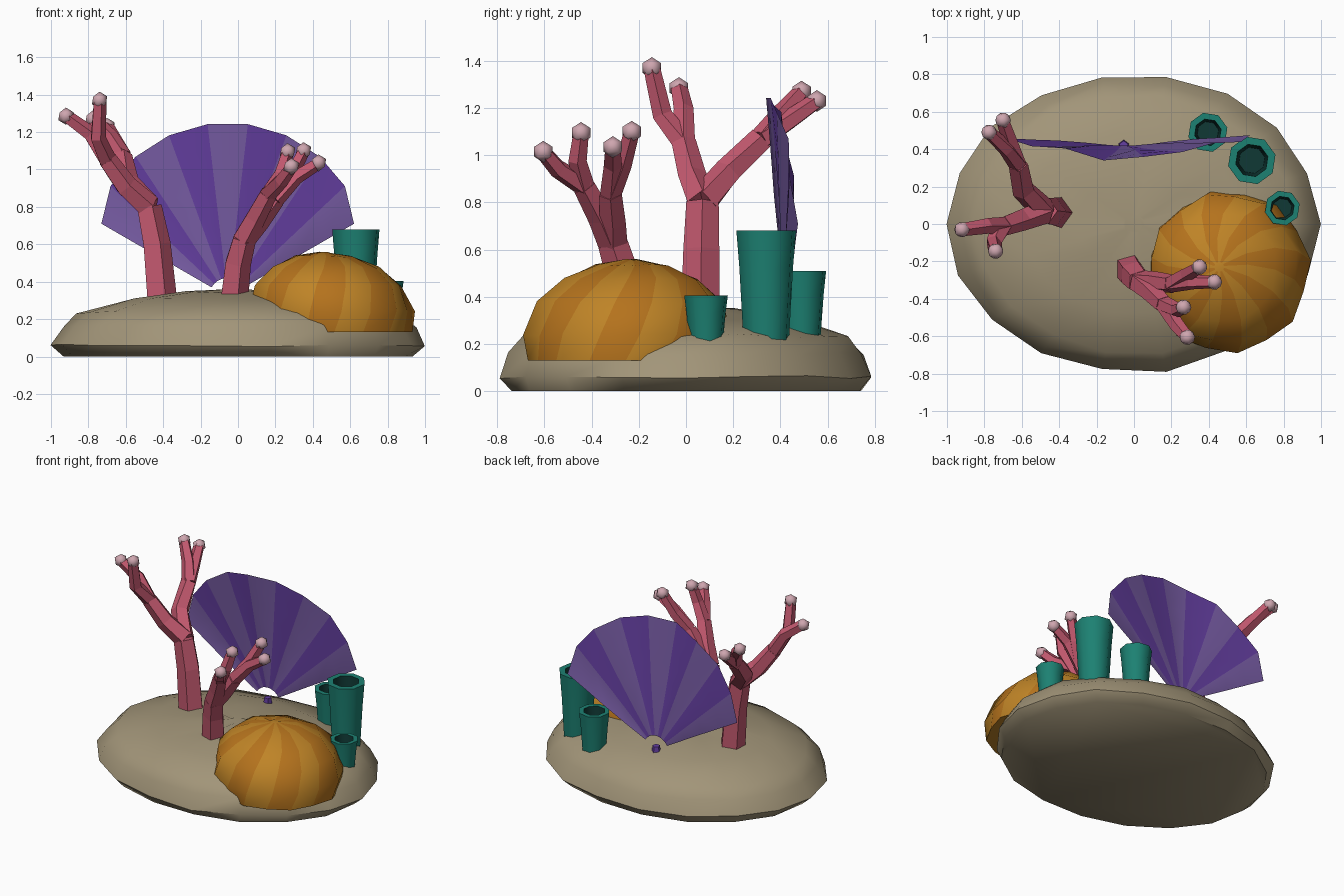
import bpy, math, random
from mathutils import Vector

if "Cube" in bpy.data.objects:
    bpy.data.objects.remove(bpy.data.objects["Cube"])
random.seed(4)

def material(name, rgb):
    m = bpy.data.materials.new(name)
    m.diffuse_color = (*rgb, 1)
    m.use_nodes = True
    m.node_tree.nodes["Principled BSDF"].inputs["Base Color"].default_value = m.diffuse_color
    return m

SAND = material("sand_rock", (.36, .30, .19))
ORANGE = material("orange_coral", (.52, .23, .02))
RUST = material("orange_groove", (.46, .17, .012))
PINK = material("pink_coral", (.55, .10, .16))
PALE = material("pale_tip", (.62, .38, .43))
LILAC = material("light_fan", (.19, .11, .38))
PURPLE = material("purple_fan", (.13, .05, .36))
TEAL = material("teal_sponge", (.012, .22, .17))
DARK = material("dark_hollow", (.005, .04, .035))

def make(name, verts, faces, mat, smooth=False):
    me = bpy.data.meshes.new(name)
    me.from_pydata(verts, [], faces)
    me.materials.append(mat)
    for p in me.polygons:
        p.use_smooth = smooth
    ob = bpy.data.objects.new(name, me)
    bpy.context.collection.objects.link(ob)
    return ob

def smooth_by_angle(ob, degrees):
    bpy.ops.object.select_all(action='DESELECT')
    bpy.context.view_layer.objects.active = ob
    ob.select_set(True)
    bpy.ops.object.shade_smooth_by_angle(angle=math.radians(degrees))

def skin(rings):
    """Join rings of equal length with quads and close both ends."""
    n = len(rings[0])
    verts = [v for r in rings for v in r]
    faces = [(k*n+i, k*n+(i+1) % n, (k+1)*n+(i+1) % n, (k+1)*n+i)
             for k in range(len(rings)-1) for i in range(n)]
    faces += [tuple(reversed(range(n))), tuple(range((len(rings)-1)*n, len(rings)*n))]
    return verts, faces

def dome(name, cx, cy, rx, ry, profile, n, mat, ridge=0, jitter=0, twist=0, lean=(0, 0)):
    rings = []
    for k, (r, z) in enumerate(profile):
        ring = []
        for i in range(n):
            a = 2*math.pi*i/n + twist*k
            f = r*(1 + ridge*(-1)**i + random.uniform(-jitter, jitter))
            dz = random.uniform(-jitter, jitter)*.5 if k else 0
            h = z - profile[0][1]
            ring.append((cx+lean[0]*h+rx*f*math.cos(a), cy+lean[1]*h+ry*f*math.sin(a), z+dz))
        rings.append(ring)
    ob = make(name, *skin(rings), mat)
    smooth_by_angle(ob, 50)
    return ob

# rock base
dome("rock_base", 0, 0, .99, .795,
     [(.95, 0), (1, .06), (.95, .16), (.87, .235), (.6, .305), (.3, .345), (.06, .355)],
     18, SAND, jitter=.015)

# ridged mound coral with darker grooves
N = 16
mound = dome("mound_coral", .515, -.255, .435, .435,
             [(.94, .13), (1, .24), (.91, .38), (.68, .475), (.36, .535), (.06, .555)],
             N, ORANGE, ridge=.022, jitter=.012, twist=.12, lean=(-.14, .06))
mound.data.materials.append(RUST)
for p in mound.data.polygons:
    p.material_index = p.index % N % 2 if p.index < 5*N else 0

# branching corals: five-sided tapering tubes with pale round tips
def tube(name, pts, r0, r1, n=5):
    pts = [Vector(p) for p in pts]
    rings = []
    for k, p in enumerate(pts):
        t = (pts[min(k+1, len(pts)-1)] - pts[max(k-1, 0)]).normalized()
        u = Vector((0, 1, 0)).cross(t).normalized()
        v = t.cross(u)
        r = r0 + (r1-r0)*k/(len(pts)-1)
        rings.append([p + r*(u*math.cos(2*math.pi*i/n) + v*math.sin(2*math.pi*i/n))
                      for i in range(n)])
    make(name, *skin(rings), PINK)

def branch_coral(name, trunk, r, limbs):
    tube(name+"_trunk", trunk, r, r*.82)
    for j, (limb, twigs) in enumerate(limbs):
        tube(f"{name}_limb_{j}", [trunk[-1]] + limb, r*.8, r*.62)
        for k, twig in enumerate(twigs):
            tube(f"{name}_twig_{j}{k}", [limb[-1]] + twig, r*.58, r*.42)
            bpy.ops.mesh.primitive_ico_sphere_add(subdivisions=1, radius=.046, location=twig[-1])
            tip = bpy.context.object
            tip.name = f"{name}_tip_{j}{k}"
            tip.data.materials.append(PALE)
            smooth_by_angle(tip, 60)

branch_coral("tall_coral", [(-.41, .06, .27), (-.44, .065, .6), (-.48, .07, .8)], .088, [
    ([(-.60, .025, .91), (-.70, -.01, 1.05)],
     [[(-.79, -.01, 1.19), (-.92, -.03, 1.285)], [(-.75, -.1, 1.17), (-.74, -.145, 1.37)]]),
    ([(-.59, .18, .93), (-.62, .32, 1.07)],
     [[(-.68, .4, 1.17), (-.775, .49, 1.27)], [(-.66, .44, 1.15), (-.70, .555, 1.23)]])])
branch_coral("short_coral", [(-.03, -.23, .27), (-.005, -.27, .5), (.03, -.31, .63)], .082, [
    ([(.11, -.31, .72), (.2, -.32, .84)],
     [[(.28, -.27, .96), (.35, -.23, 1.1)], [(.31, -.31, .96), (.43, -.31, 1.035)]]),
    ([(.09, -.36, .74), (.16, -.43, .87)],
     [[(.23, -.46, .98), (.265, -.445, 1.095)], [(.23, -.54, .94), (.285, -.605, 1.015)]])])

# pleated sea fan: thin curved sheet on a small stem
SEG, ROWS = 9, 4
verts = []
for k in range(ROWS+1):
    t = k/ROWS
    for i in range(SEG+1):
        a = math.radians(30 + 120*i/SEG)
        s = abs(math.cos(a))/math.cos(math.radians(30))
        r = .1 + t*(.68 + .15*math.sqrt(max(0, 1-s*s)))
        y = .42 + t*(-.12 + .165*s**.6) + .012*(-1)**i*math.sin(math.pi*min(t, .7))
        verts.append((-.055+r*math.cos(a), y, .32+r*math.sin(a)))
w = SEG+1
faces = [(k*w+i, k*w+i+1, (k+1)*w+i+1, (k+1)*w+i) for k in range(ROWS) for i in range(SEG)]
fan = make("sea_fan", verts, faces, LILAC, True)
fan.data.materials.append(PURPLE)
for p in fan.data.polygons:
    p.material_index = p.index % SEG % 2
bpy.ops.mesh.primitive_cone_add(vertices=5, radius1=.04, radius2=.025, depth=.12,
                                location=(-.055, .42, .29))
bpy.context.object.name = "fan_stem"
bpy.context.object.data.materials.append(PURPLE)

# hollow tube sponges
def sponge(name, x, y, r, z0, z1):
    n = 8
    h = z1 - z0
    prof = [(.74*r, z0), (.9*r, z1-.3*h), (r, z1), (.68*r, z1), (.55*r, z1-.6*h)]
    rings = [[(x+q*math.cos(math.tau*(i+.3)/n), y+q*math.sin(math.tau*(i+.3)/n), z)
              for i in range(n)] for q, z in prof]
    ob = make(name, *skin(rings), TEAL)
    ob.data.materials.append(DARK)
    for p in ob.data.polygons:
        if 3*n <= p.index < 4*n or p.index == 4*n+1:
            p.material_index = 1
    smooth_by_angle(ob, 50)

sponge("large_sponge", .63, .34, .13, .16, .68)
sponge("medium_sponge", .395, .49, .107, .18, .51)
sponge("small_sponge", .793, .085, .095, .17, .405)
